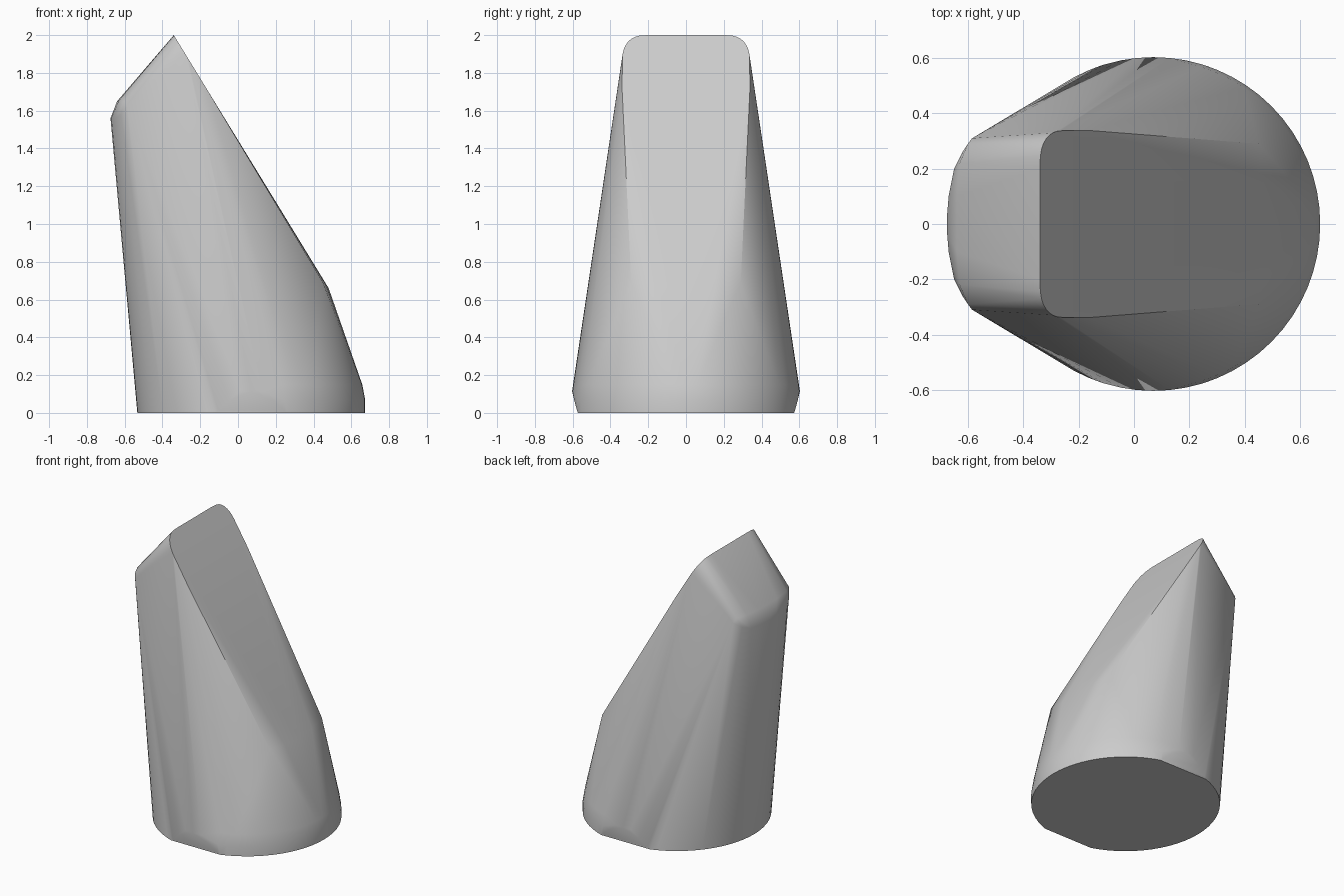
import bpy, bmesh
from math import cos, sin, pi, sqrt

if "Cube" in bpy.data.objects:
    bpy.data.objects.remove(bpy.data.objects["Cube"])

grey = bpy.data.materials.new("plain grey")
grey.use_nodes = True
colour = (0.6, 0.6, 0.6, 1)
grey.diffuse_color = colour
grey.node_tree.nodes["Principled BSDF"].inputs["Base Color"].default_value = colour

CX, R = 0.07, 0.603
points = []


def slope_z(x):
    """Height of the slanted front plane at x."""
    return 2.0 - (x + 0.34) * 1.634


def mirrored(x, y, z):
    points.extend([(x, y, z), (x, -y, z)])


# Round foot, lifted at both sides to leave the small chamfers
steps = 64
for i in range(steps):
    a = 2 * pi * i / steps
    x, y = R * cos(a), R * sin(a)
    lift = 0.115 * max(0, min(1, 1.5 * (1 - abs(x) / 0.19)))
    points.append((CX + x, y, lift))
    if x > 0.15:
        points.append((CX + x, y, 0.07))
        points.append((CX + 0.975 * x, 0.985 * y, 0.15))
for s in (-1, 1):
    for y in (-1, 1):
        points.append((CX + s * 0.19, y * sqrt(R * R - 0.19 ** 2), 0))

# Slanted face: rounded upper corners, then the lower break
for i in range(9):
    a = pi / 2 * i / 8
    x = -0.265 - 0.075 * sin(a)
    mirrored(x, 0.2 + 0.137 * cos(a) ** 0.7, slope_z(x))
mirrored(-0.16, 0.338, slope_z(-0.16))
mirrored(0.45, 0.29, 0.69)
mirrored(0.47, 0.15, 0.67)
points.append((0.48, 0, 0.66))

# Rounded back shoulder
for x, y, z in [(-0.585, 0.31, 1.62), (-0.62, 0.26, 1.58),
                (-0.65, 0.2, 1.56), (-0.67, 0.1, 1.56), (-0.675, 0.04, 1.56),
                (-0.6, 0.29, 1.65), (-0.63, 0.22, 1.655), (-0.64, 0.1, 1.65)]:
    mirrored(x, y, z)

# Skin the profiles into one solid
bm = bmesh.new()
for p in points:
    bm.verts.new(p)
bmesh.ops.remove_doubles(bm, verts=bm.verts, dist=0.002)
bmesh.ops.convex_hull(bm, input=bm.verts[:])
bmesh.ops.delete(bm, geom=[v for v in bm.verts if not v.link_faces], context='VERTS')
bmesh.ops.dissolve_limit(bm, angle_limit=0.01, verts=bm.verts, edges=bm.edges)
bmesh.ops.recalc_face_normals(bm, faces=bm.faces)
mesh = bpy.data.meshes.new("slanted_block")
bm.to_mesh(mesh)
bm.free()
mesh.materials.append(grey)
block = bpy.data.objects.new("slanted_block", mesh)
bpy.context.collection.objects.link(block)
bpy.context.view_layer.objects.active = block
block.select_set(True)
bpy.ops.object.shade_smooth_by_angle(angle=0.6)
